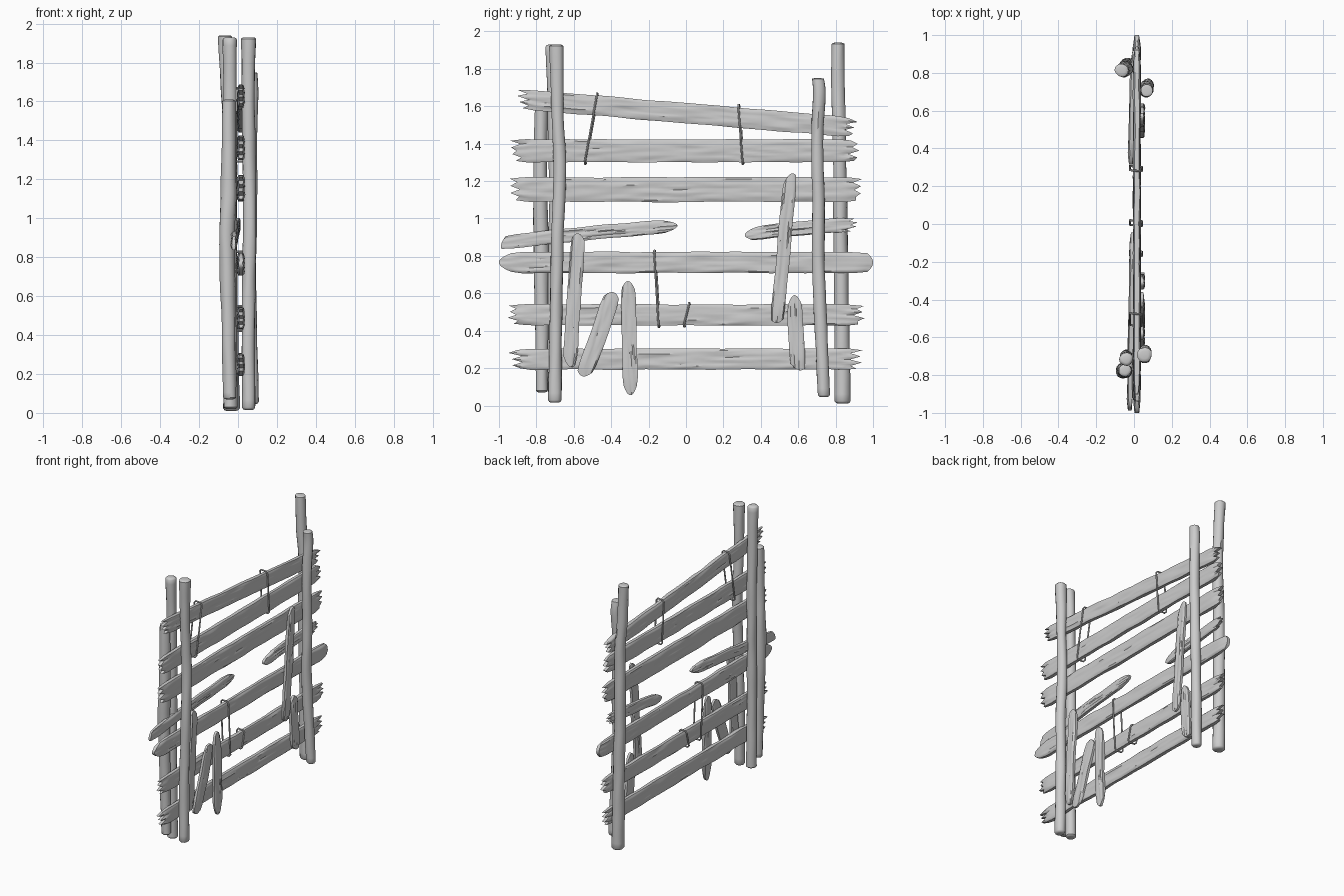
import bpy, bmesh, math, random
from mathutils import Vector, noise

if "Cube" in bpy.data.objects:
    bpy.data.objects.remove(bpy.data.objects["Cube"])

random.seed(4)


def make_object(name, bm):
    bmesh.ops.recalc_face_normals(bm, faces=bm.faces)
    me = bpy.data.meshes.new(name)
    bm.to_mesh(me)
    bm.free()
    ob = bpy.data.objects.new(name, me)
    bpy.context.collection.objects.link(ob)
    return ob


def skin(bm, rings, closed=False):
    n = len(rings[0])
    pairs = list(zip(rings, rings[1:])) + ([(rings[-1], rings[0])] if closed else [])
    for a, b in pairs:
        for i in range(n):
            j = (i + 1) % n
            bm.faces.new((a[i], a[j], b[j], b[i]))


def end_shape(spec, rows):
    """How far each row of a board is cut back from its tip."""
    if spec == 'jag':
        teeth = [random.uniform(0, .025) if k % 2 else random.uniform(.04, .075) for k in range(7)]
        if random.random() < .5:
            teeth = [.04] + teeth[:-1]
        out = []
        for r in range(rows):
            f = r / (rows - 1) * 6
            k = min(int(f), 5)
            out.append(teeth[k] + (teeth[k + 1] - teeth[k]) * (f - k))
        return out
    depth, skew = spec
    out = []
    for r in range(rows):
        v = 2 * r / (rows - 1) - 1
        out.append(depth * v * v + skew * (v + 1) / 2 if skew >= 0
                   else depth * v * v - skew * (1 - v) / 2)
    return out


def board(name, p0, p1, width, thick, ends, rows=13, bow=0.0):
    """Rough sawn board from p0 to p1, flat in the yz plane."""
    p0, p1 = Vector(p0), Vector(p1)
    length = (p1 - p0).length
    u = (p1 - p0) / length
    w = Vector((0, -u.z, u.y)).normalized()
    seed = random.uniform(0, 90)
    c0, c1 = end_shape(ends[0], rows), end_shape(ends[1], rows)
    steps = max(16, int(length * 32))
    bm = bmesh.new()
    rings = []
    for k in range(steps + 1):
        t = k / steps
        edge = min(t, 1 - t) * length
        slim = .6 + .4 * min(1, edge / .06)
        wob = w * (noise.noise((t * length * 5, seed, 1)) * .004 + bow * math.sin(math.pi * t))
        wide = width / 2 * (1 + .05 * noise.noise((t * length * 6, seed, 7)))
        wide *= .88 + .12 * min(1, edge / .07)
        ring = []
        for side in (1, -1):
            for r in (range(rows) if side == 1 else reversed(range(rows))):
                v = 2 * r / (rows - 1) - 1
                s = t * length + c0[r] * (1 - t) ** 4 - c1[r] * t ** 4
                grain = .006 * noise.noise((s * 6, v * 3.5 + seed, side * 5))
                h = thick / 2 * slim * (1 - .35 * abs(v) ** 8) + grain
                ring.append(bm.verts.new(p0 + u * s + w * v * wide + wob + Vector((side * h, 0, 0))))
        rings.append(ring)
    skin(bm, rings)
    n = 2 * rows
    for ring in (rings[0], rings[-1]):
        for r in range(rows - 1):
            bm.faces.new((ring[r], ring[r + 1], ring[n - 2 - r], ring[n - 1 - r]))
    return make_object(name, bm)


def spline(pts, t):
    f = t * (len(pts) - 1)
    k = min(int(f), len(pts) - 2)
    f -= k
    a, b, c, d = (Vector(pts[max(0, min(len(pts) - 1, k + i))]) for i in (-1, 0, 1, 2))
    return .5 * (2 * b + (c - a) * f + (2 * a - 5 * b + 4 * c - d) * f * f + (3 * b - a - 3 * c + d) * f ** 3)


def post(name, path, sides=14, steps=44):
    """Crooked round pole; path points are x, y, z, radius."""
    seed = random.uniform(0, 90)
    bm = bmesh.new()
    rings = []
    stations = [(0, .55), (.003, .82)] + [(.01 + .98 * k / steps, 1) for k in range(steps + 1)] + [(.997, .82), (1, .55)]
    for t, shrink in stations:
        x, y, z, rad = spline(path, t)
        ring = []
        for i in range(sides):
            a = 2 * math.pi * i / sides
            r = rad * shrink * (1 + .12 * noise.noise((math.cos(a) * 1.2, math.sin(a) * 1.2 + seed, z * 5)))
            ring.append(bm.verts.new((x + r * math.cos(a), y + r * math.sin(a), z)))
        rings.append(ring)
    skin(bm, rings)
    bm.faces.new(rings[0])
    bm.faces.new(rings[-1])
    return make_object(name, bm)


def tie(name, top, bottom, x0=-.022, x1=.042, r=.0055):
    """Thin cord looped round the boards from top to bottom (y, z)."""
    (ya, za), (yb, zb) = top, bottom
    c = .012
    pts = [(x1, ya, za - c), (x1 - c, ya, za), (x0 + c, ya + .004, za), (x0, ya + .006, za - c),
           (x0, yb + .006, zb + c), (x0 + c, yb + .004, zb), (x1 - c, yb, zb), (x1, yb, zb + c)]
    pts = [Vector(p) for p in pts]
    bm = bmesh.new()
    rings = []
    for i, p in enumerate(pts):
        tan = (pts[(i + 1) % 8] - pts[i - 1]).normalized()
        b = Vector((0, 1, 0))
        b = (b - tan * b.dot(tan)).normalized()
        nrm = tan.cross(b)
        rings.append([bm.verts.new(p + r * (b * math.cos(a) + nrm * math.sin(a)))
                      for a in (2 * math.pi * k / 8 for k in range(8))])
    skin(bm, rings, closed=True)
    return make_object(name, bm)


# Upright poles
post('post_left_outer', [(-.042, -.77, .07, .033), (-.05, -.772, .5, .036), (-.056, -.775, .9, .041),
                         (-.048, -.778, 1.25, .038), (-.048, -.775, 1.61, .033)])
post('post_left_back', [(-.038, -.70, .02, .036), (-.04, -.705, .6, .033), (-.04, -.70, 1.2, .033),
                        (-.042, -.715, 1.93, .036)])
post('post_left_front', [(.055, -.702, .015, .035), (.053, -.695, .5, .034), (.06, -.688, .9, .034),
                         (.058, -.675, 1.25, .034), (.053, -.688, 1.6, .033), (.055, -.692, 1.93, .039)])
post('post_right_back', [(-.035, .838, .01, .043), (-.04, .832, .5, .04), (-.045, .825, 1.0, .038),
                         (-.04, .82, 1.45, .036), (-.055, .812, 1.7, .036), (-.066, .814, 1.94, .036)])
post('post_right_front', [(.075, .737, .045, .032), (.064, .722, .4, .035), (.058, .708, .75, .034),
                          (.066, .708, 1.1, .034), (.064, .702, 1.4, .033), (.07, .712, 1.65, .034),
                          (.068, .705, 1.75, .032)])

# Long horizontal boards: left (y, z), right (y, z), width, ends
X = .015
rails = [((-.91, 1.64), (.92, 1.485), .107, ('jag', 'jag')),
         ((-.95, 1.362), (.94, 1.362), .122, ('jag', 'jag')),
         ((-.95, 1.155), (.95, 1.155), .132, ('jag', 'jag')),
         ((-1.0, .765), (1.0, .765), .113, ((.065, 0), (.03, 0))),
         ((-.96, .485), (.96, .485), .112, ('jag', 'jag')),
         ((-.95, .248), (.95, .248), .112, ('jag', 'jag'))]
for i, (a, b, wd, e) in enumerate(rails):
    board(f'rail_{i + 1}', (X, *a), (X, *b), wd, .036, e)

# Snapped board halves
board('broken_rail_left', (-.022, -1.0, .868), (-.006, -.045, .962), .073, .03, ((.01, .03), (.07, 0)), bow=.006)
board('broken_rail_right', (-.018, .30, .915), (.0, .92, .97), .075, .03, ((.05, .03), 'jag'), bow=.004)

# Short patch slats nailed on the +x side: bottom, top, width, ends
slats = [((-.625, .19), (-.575, .925), .076, ((.03, .04), (.03, -.01))),
         ((-.55, .145), (-.385, .61), .092, ((.03, -.02), (.03, .01))),
         ((-.298, .055), (-.308, .67), .08, ((.05, 0), (.04, -.01))),
         ((.487, .435), (.56, 1.262), .072, ((.02, -.01), (.03, .05))),
         ((.598, .175), (.58, .59), .083, ((.02, .03), (.05, 0)))]
for i, (a, b, wd, e) in enumerate(slats):
    board(f'slat_{i + 1}', (.043, *a), (.043, *b), wd, .026, e, rows=11)

# Cord ties
tie('tie_upper_left', (-.477, 1.668), (-.54, 1.292))
tie('tie_upper_right', (.28, 1.608), (.302, 1.292))
tie('tie_lower_left', (-.17, .828), (-.147, .42))
tie('tie_lower_middle', (.015, .548), (-.01, .422))

# Smooth shading with crisp edges
for ob in bpy.data.objects:
    ob.select_set(True)
    bpy.context.view_layer.objects.active = ob
bpy.ops.object.shade_smooth_by_angle(angle=math.radians(40))
